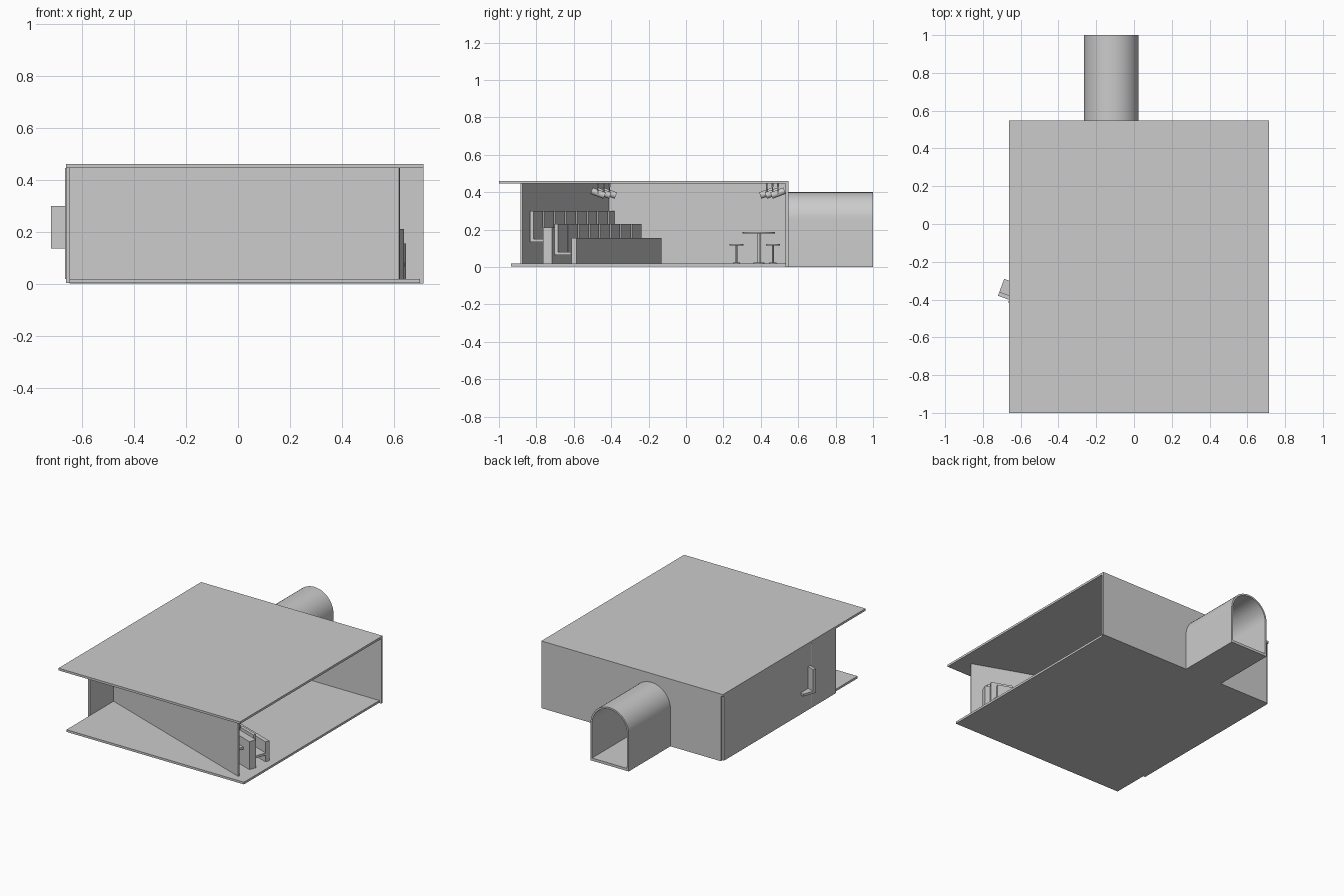
import bpy, bmesh, math
from mathutils import Matrix, Vector

if "Cube" in bpy.data.objects:
    bpy.data.objects.remove(bpy.data.objects["Cube"])

grey = bpy.data.materials.new("light_grey")
grey.diffuse_color = (0.6, 0.6, 0.6, 1)
grey.use_nodes = True
grey.node_tree.nodes["Principled BSDF"].inputs["Base Color"].default_value = grey.diffuse_color

# Local frame of the angled seating: x runs along the rows, y towards the stage
ROW = Matrix.Translation((-0.72, -0.38, 0)) @ Matrix.Rotation(math.radians(-20), 4, 'Z')


def finish(name, bm, frame=Matrix.Identity(4), smooth=False):
    bmesh.ops.recalc_face_normals(bm, faces=bm.faces)
    me = bpy.data.meshes.new(name)
    bm.to_mesh(me)
    bm.free()
    me.transform(frame)
    me.materials.append(grey)
    ob = bpy.data.objects.new(name, me)
    bpy.context.collection.objects.link(ob)
    if smooth:
        bpy.ops.object.select_all(action='DESELECT')
        ob.select_set(True)
        bpy.context.view_layer.objects.active = ob
        bpy.ops.object.shade_smooth_by_angle(angle=math.radians(35))
    return ob


def box(name, x, y, z, frame=Matrix.Identity(4)):
    bm = bmesh.new()
    bmesh.ops.create_cube(bm, size=1)
    for v in bm.verts:
        v.co = [a[0] + (c + 0.5) * (a[1] - a[0]) for a, c in zip((x, y, z), v.co)]
    return finish(name, bm, frame)


def prism(name, profile, offset, frame=Matrix.Identity(4), smooth=False):
    """Extrude a closed outline along an offset."""
    bm = bmesh.new()
    f = bm.faces.new([bm.verts.new(p) for p in profile])
    new = bmesh.ops.extrude_face_region(bm, geom=[f])['geom']
    bmesh.ops.translate(bm, vec=offset, verts=[v for v in new if isinstance(v, bmesh.types.BMVert)])
    return finish(name, bm, frame, smooth)


def rod(name, a, b, r, sides=24):
    a, b = Vector(a), Vector(b)
    bm = bmesh.new()
    bmesh.ops.create_cone(bm, cap_ends=True, segments=sides, radius1=r, radius2=r, depth=(b - a).length)
    rot = (b - a).to_track_quat('Z', 'Y').to_matrix().to_4x4()
    return finish(name, bm, Matrix.Translation((a + b) / 2) @ rot, True)


def arch(half, bottom, top, y):
    """Round-headed outline around the tunnel centre line."""
    cx, spring = -0.12, top - half
    pts = [(cx - half, y, bottom), (cx + half, y, bottom)]
    for i in range(25):
        a = math.pi * i / 24
        pts.append((cx + half * math.cos(a), y, spring + half * math.sin(a)))
    return pts


# Room shell
box("floor", (-0.648, 0.70), (-0.935, 0.535), (0.003, 0.018))
box("roof", (-0.663, 0.715), (-1.0, 0.547), (0.446, 0.461))
box("left_wall", (-0.663, -0.648), (-0.68, 0.535), (0.003, 0.446))
back_wall = box("back_wall", (-0.648, 0.715), (0.533, 0.547), (0.0, 0.446))
box("angled_rear_wall", (0.063, 1.432), (-0.016, -0.004), (0.018, 0.446), ROW)

# Entrance tunnel with its doorway cut through the back wall
tunnel = prism("entrance_tunnel", arch(0.145, 0.0, 0.40, 0.546), (0, 0.454, 0), smooth=True)
cutter = prism("doorway_cutter", arch(0.133, 0.018, 0.388, 0.45), (0, 0.7, 0))
cutter.hide_render = True
cutter.hide_viewport = True
for ob in (tunnel, back_wall):
    m = ob.modifiers.new("doorway", 'BOOLEAN')
    m.operation = 'DIFFERENCE'
    m.solver = 'EXACT'
    m.object = cutter

# Screen on the left wall
box("screen", (-0.648, -0.641), (-0.165, 0.28), (0.145, 0.42))


# Two rows of L-shaped seats
def seat_row(name, start, end, back, z, count=8):
    pitch = (end - start + 0.022) / count
    for i in range(count):
        x = start + i * pitch
        prof = [(0, 0), (0.095, 0), (0.095, 0.016), (0.022, 0.016), (0.022, 0.165), (0, 0.165)]
        prism(f"{name}_seat_{i + 1}", [(x, back + p, z + q) for p, q in prof],
              (pitch - 0.022, 0, 0), ROW)


seat_row("rear_row", 0.0, 1.33, 0.0, 0.135)
seat_row("front_row", 0.06, 1.36, 0.15, 0.065)

# Panels in front of each row
box("rear_row_panel", (0.066, 1.392), (0.098, 0.148), (0.018, 0.21), ROW)
box("front_row_panel", (0.025, 1.355), (0.246, 0.275), (0.018, 0.155), ROW)


# Round table and stools
def pedestal(name, x, y, radius, height, pole, base):
    rod(name + "_top", (x, y, height - 0.007), (x, y, height), radius, 32)
    rod(name + "_pole", (x, y, 0.02), (x, y, height - 0.006), pole, 16)
    rod(name + "_base", (x, y, 0.018), (x, y, 0.025), base, 24)


pedestal("table", -0.42, 0.39, 0.087, 0.187, 0.007, 0.03)
pedestal("left_stool", -0.42, 0.27, 0.037, 0.122, 0.005, 0.02)
pedestal("right_stool", -0.42, 0.465, 0.037, 0.122, 0.005, 0.02)

# Ceiling spotlights: two groups aimed at each other
for group, y0, aim in (("front", -0.44, 1), ("back", 0.462, -1)):
    for i in (-1, 0, 1):
        x, y = -0.3 + 0.09 * i, y0 - 0.03 * i * aim
        tilt = Vector((0, 0.035 * aim, -0.013))
        c = Vector((x, y, 0.395))
        rod(f"{group}_spotlight_{i + 2}", c - tilt, c + tilt, 0.018, 20)
        for side in (-0.021, 0.021):
            rod(f"{group}_spotlight_yoke_{i + 2}", c + Vector((side, 0, -0.004)),
                (x + side, y, 0.43), 0.003, 8)
        box(f"{group}_spotlight_bracket_{i + 2}", (x - 0.024, x + 0.024), (y - 0.005, y + 0.005), (0.428, 0.434))
        rod(f"{group}_spotlight_hanger_{i + 2}", (x, y, 0.43), (x, y, 0.447), 0.005, 10)
